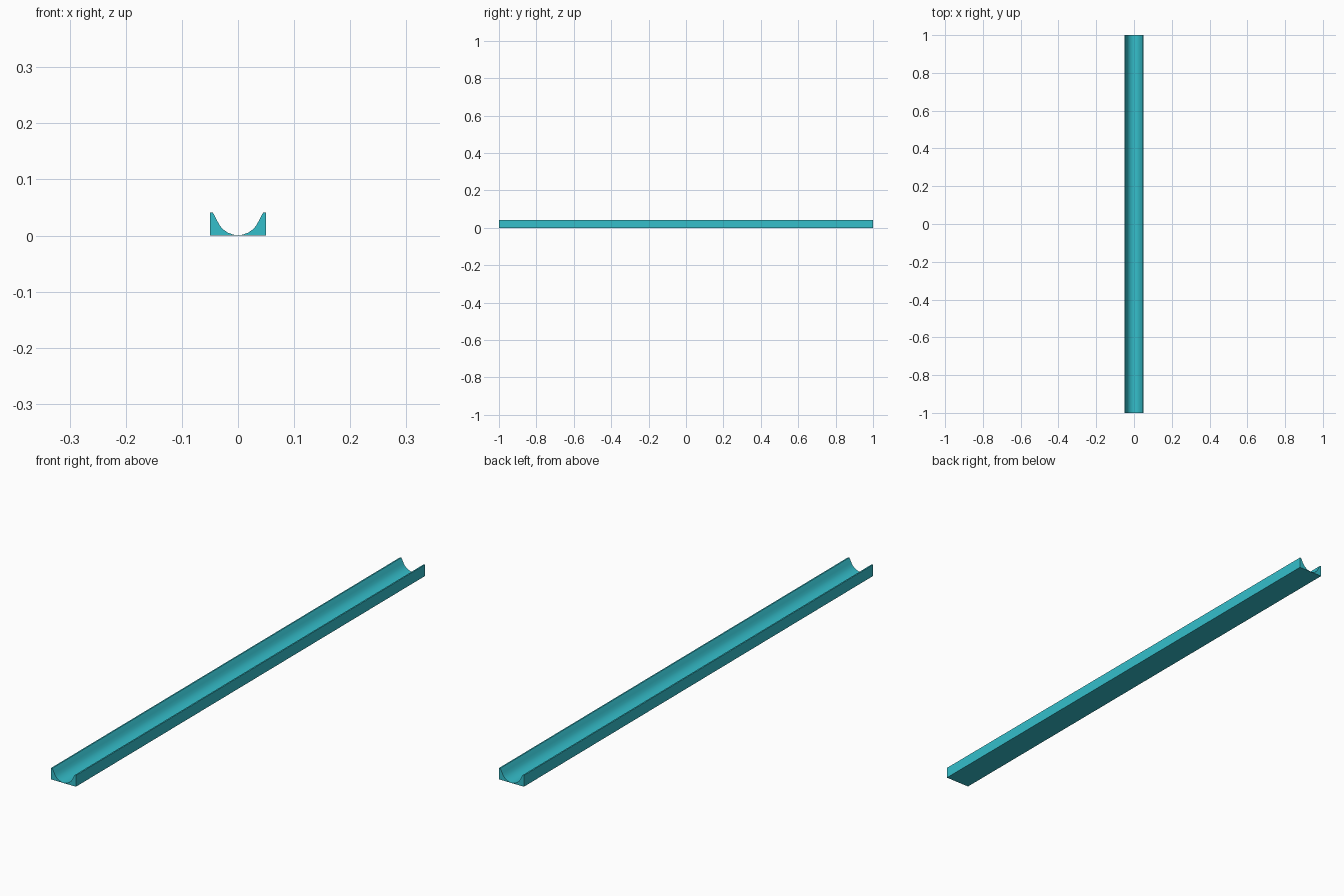
import bpy
import bmesh

if "Cube" in bpy.data.objects:
    bpy.data.objects.remove(bpy.data.objects["Cube"])

LENGTH = 2.0
HALF_WIDTH = 0.05

# right half of the channel curve, from the middle of the groove to the rim
half = [(0.0, 0.0004), (0.008, 0.0014), (0.018, 0.005), (0.026, 0.0105),
        (0.032, 0.017), (0.037, 0.026), (0.042, 0.036), (0.045, 0.041),
        (HALF_WIDTH, 0.041)]
curve = [(-x, z) for x, z in reversed(half[1:])] + half

bm = bmesh.new()


def row(y):
    top = [bm.verts.new((x, y, z)) for x, z in curve]
    bottom = [bm.verts.new((x, y, 0)) for x, z in curve]
    return top, bottom


# front and back cross-sections
ft, fb = row(-LENGTH / 2)
bt, bb = row(LENGTH / 2)

# groove surface, flat underside and end caps, strip by strip
for i in range(len(curve) - 1):
    j = i + 1
    bm.faces.new((ft[i], ft[j], bt[j], bt[i]))
    bm.faces.new((fb[i], bb[i], bb[j], fb[j]))
    bm.faces.new((fb[i], fb[j], ft[j], ft[i]))
    bm.faces.new((bb[i], bt[i], bt[j], bb[j]))

# outer side walls
bm.faces.new((fb[0], ft[0], bt[0], bb[0]))
bm.faces.new((fb[-1], bb[-1], bt[-1], ft[-1]))
bmesh.ops.recalc_face_normals(bm, faces=bm.faces)

mesh = bpy.data.meshes.new("grooved_channel")
bm.to_mesh(mesh)
bm.free()
channel = bpy.data.objects.new("grooved_channel", mesh)
bpy.context.collection.objects.link(channel)

# teal colour
teal = bpy.data.materials.new("teal")
teal.diffuse_color = (0.035, 0.52, 0.6, 1)
teal.use_nodes = True
teal.node_tree.nodes["Principled BSDF"].inputs["Base Color"].default_value = teal.diffuse_color
mesh.materials.append(teal)

# smooth groove, sharp outer edges
bpy.context.view_layer.objects.active = channel
channel.select_set(True)
bpy.ops.object.shade_smooth_by_angle(angle=0.52)
